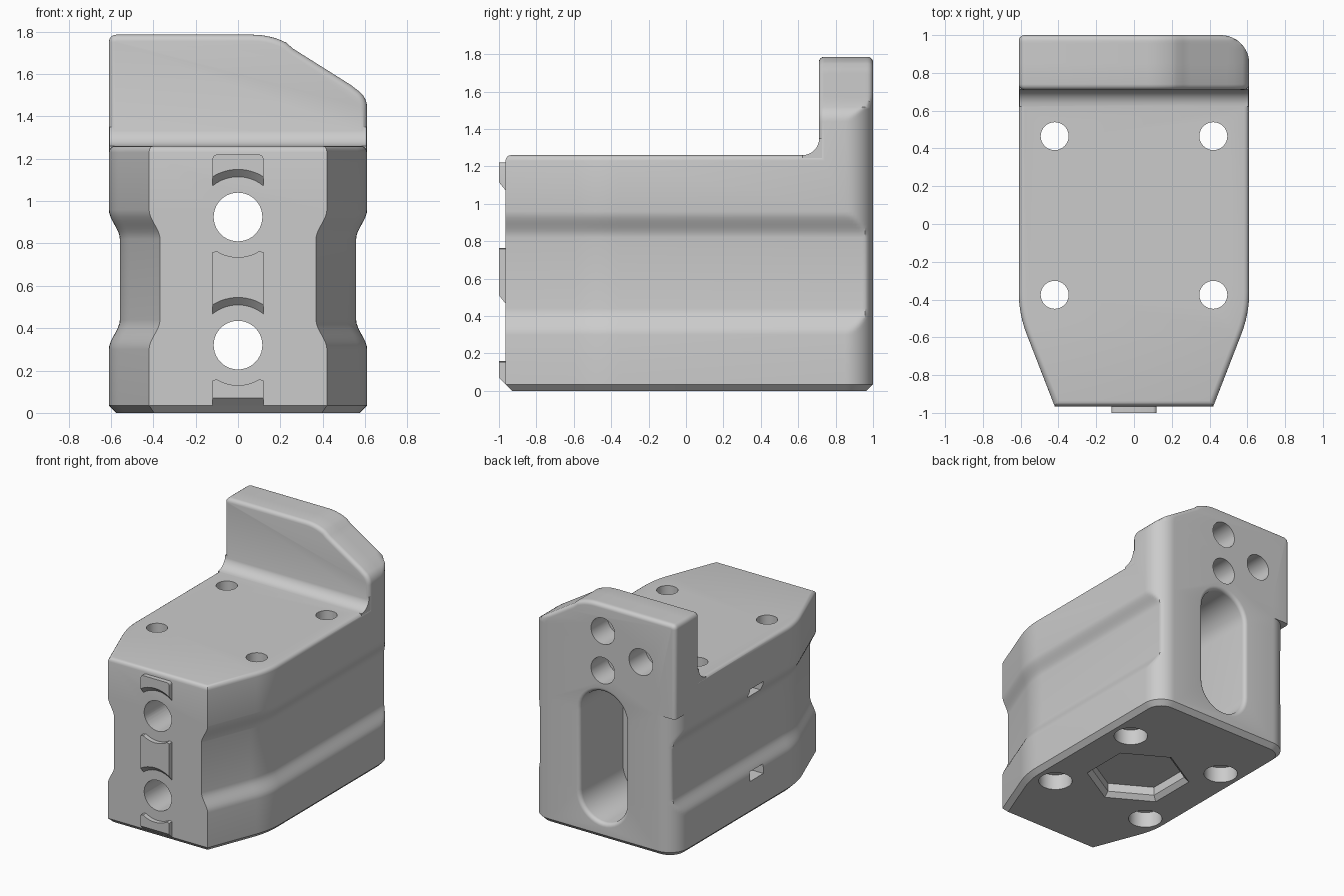
import bpy, bmesh, math
from mathutils import Vector

if "Cube" in bpy.data.objects:
    bpy.data.objects.remove(bpy.data.objects["Cube"], do_unlink=True)

grey = bpy.data.materials.new("plain_grey")
grey.use_nodes = True
grey.diffuse_color = (0.6, 0.6, 0.6, 1)
grey.node_tree.nodes["Principled BSDF"].inputs["Base Color"].default_value = (0.6, 0.6, 0.6, 1)


def arc(cx, cy, r, a0, a1, n):
    return [(cx + r * math.cos(math.radians(a0 + (a1 - a0) * i / n)),
             cy + r * math.sin(math.radians(a0 + (a1 - a0) * i / n))) for i in range(n + 1)]


def circle(cx, cy, r, n=40, turn=0):
    return arc(cx, cy, r, turn, turn + 360, n)[:-1]


def inset(pts, d):
    """Move a counter-clockwise outline inwards by d."""
    out = []
    for i, p in enumerate(pts):
        p = Vector(p)
        a = (p - Vector(pts[i - 1])).normalized()
        b = (Vector(pts[(i + 1) % len(pts)]) - p).normalized()
        n = Vector((-a.y - b.y, a.x + b.x)).normalized()
        out.append(p + n * d / max(0.3, n.dot(Vector((-a.y, a.x)))))
    return out


def loft(name, rings, axis):
    """Skin a stack of (position, 2D outline) rings along an axis."""
    place = {"x": lambda p, t: (t, p[0], p[1]),
             "y": lambda p, t: (p[0], t, p[1]),
             "z": lambda p, t: (p[0], p[1], t)}[axis]
    bm = bmesh.new()
    rows = [[bm.verts.new(place(p, t)) for p in pts] for t, pts in rings]
    for lo, hi in zip(rows, rows[1:]):
        for i in range(len(lo)):
            bm.faces.new((lo[i - 1], lo[i], hi[i], hi[i - 1]))
    bm.faces.new(rows[0])
    bm.faces.new(rows[-1])
    bmesh.ops.recalc_face_normals(bm, faces=bm.faces)
    mesh = bpy.data.meshes.new(name)
    bm.to_mesh(mesh)
    bm.free()
    mesh.materials.append(grey)
    ob = bpy.data.objects.new(name, mesh)
    bpy.context.collection.objects.link(ob)
    return ob


def volume(mesh):
    bm = bmesh.new()
    bm.from_mesh(mesh)
    v = abs(bm.calc_volume())
    bm.free()
    return v


def combine(ob, other, op):
    """Boolean that keeps the first solver result with a plausible volume."""
    before, tool = volume(ob.data), volume(other.data)
    for solver in ('MANIFOLD', 'EXACT', 'FLOAT'):
        mod = ob.modifiers.new("combine", 'BOOLEAN')
        mod.operation, mod.solver, mod.object = op, solver, other
        bpy.context.view_layer.update()
        graph = bpy.context.evaluated_depsgraph_get()
        mesh = bpy.data.meshes.new_from_object(ob.evaluated_get(graph))
        ob.modifiers.remove(mod)
        change = volume(mesh) - before
        if op == 'DIFFERENCE':
            change = -change
        if 1e-5 < change < tool + 1e-4:
            ob.data = mesh
            break
    bpy.data.objects.remove(other, do_unlink=True)


W, FRONT, TOP, EDGE, R = 0.61, -0.965, 1.26, 0.03, 0.15
HOLES_Z = (0.32, 0.925)
corner = arc(W - R, 1 - R, R, 0, 90, 12)

# Block: plan outline, with a groove that narrows the sides
half = [(0.42, FRONT)] + arc(W - 0.62, -0.36, 0.62, -22, 0, 8) + corner
plan = half + [(-x, y) for x, y in reversed(half)]


def grooved(d):
    return [(math.copysign(abs(x) - d if y < 0.8 else min(abs(x), W - d), x), y)
            for x, y in plan]


steps = [i / 8 for i in range(9)]
ease = [(t, 0.052 * t * t * (3 - 2 * t)) for t in steps]
levels = [(0, inset(plan, 0.035)), (0.035, plan)]
levels += [(0.30 + 0.14 * t, grooved(d)) for t, d in ease]
levels += [(0.96 - 0.14 * t, grooved(d)) for t, d in reversed(ease)]
levels += [(TOP - EDGE + z, inset(plan, EDGE - x)) for x, z in arc(0, 0, EDGE, 0, 90, 4)]
body = loft("body", levels, "z")

# Upright back wall: sloped shoulder on one side, rounded rear corner
slope = [(0.57 - 0.31 * t, 1.525 + 0.195 * t) for t in steps]
shape = [(-W, 1.07), (W, 1.07)] + arc(W - 0.1, 1.44, 0.1, 0, 50, 6) + slope[1:]
shape += arc(0.07, 1.436, 0.35, 58, 90, 6)[1:] + arc(-W + 0.035, 1.751, 0.035, 90, 180, 4)


def wall_ring(y, d, limit):
    pts = [(min(p[0], limit), p[1]) for p in inset(shape, d)]
    return y, [(x, 1.07) for x, z in pts[:2]] + pts[2:]


rings = [wall_ring(0.71 + EDGE - y, EDGE - x, W) for x, y in reversed(arc(0, 0, EDGE, 0, 90, 4))]
for x, y in corner:
    rise = max(0, y - 1 + EDGE)
    rings.append(wall_ring(y, EDGE - math.sqrt(max(0, EDGE ** 2 - rise ** 2)), x))
combine(body, loft("wall", rings, "y"), 'UNION')

# Fillet between deck and wall
cove = arc(0.622, 1.35, 0.09, -90, 0, 8) + [(0.8, 1.35), (0.8, 1.2), (0.622, 1.2)]
combine(body, loft("cove", [(-W + 0.004, cove), (W - 0.004, cove)], "x"), 'UNION')


def cut(rings, axis):
    cutter = loft("cutter", rings, axis)
    cutter.hide_render = True
    combine(body, cutter, 'DIFFERENCE')


# Rear slot with a rounded mouth
def stadium(r):
    return arc(0, HOLES_Z[1], r, 0, 180, 20) + arc(0, HOLES_Z[0], r, 180, 360, 20)


mouth = [(0.97 + y, stadium(0.225 - x)) for x, y in arc(0, 0, EDGE, 0, 90, 5)]
cut([(0.48, stadium(0.195))] + mouth + [(1.1, stadium(0.225))], "y")

# Front bolt holes with side nut slots
for z in HOLES_Z:
    ring = circle(0, z, 0.115)
    cut([(-1.1, ring), (0.6, ring)], "y")
for z in (0.295, 0.925):
    box = [(-0.06, z - 0.035), (0.1, z - 0.035), (0.1, z + 0.035), (-0.06, z + 0.035)]
    cut([(-0.7, box), (0, box)], "x")

# Blind holes in the back of the wall
for x, z in ((0, 1.585), (0, 1.285), (-0.32, 1.435)):
    ring = circle(x, z, 0.1)
    cut([(0.8, ring), (1.1, ring)], "y")

# Counterbored vertical holes
for x in (-0.42, 0.42):
    for y in (-0.375, 0.465):
        big, small = circle(x, y, 0.12), circle(x, y, 0.074)
        cut([(-0.1, big), (0.12, big), (0.121, small), (1.4, small)], "z")

# Chamfered hexagonal recess underneath
wide, narrow = circle(0, 0.045, 0.38, 6, 30), circle(0, 0.045, 0.335, 6, 30)
cut([(-0.01, wide), (0.035, narrow), (0.1, narrow)], "z")


# Raised front pads, scooped around the bolt holes
def scoop(z, r, side):
    xs = [-0.12 + 0.02 * i for i in range(13)]
    return [(x, z + side * math.sqrt(r * r - x * x)) for x in xs]


def pad(name, upper, lower_back, lower_front):
    top = upper[::-1]
    return loft(name, [(-0.95, lower_back + top), (FRONT, lower_back + top),
                       (-1, lower_front + top)], "y")


def scooped_top(z):
    pts = scoop(z, 0.19, -1)
    tip = pts[1][1] - 0.005
    return [(-0.12, tip)] + pts[1:-1] + [(0.12, tip)]


flat_top = arc(-0.1, 1.2, 0.02, 180, 90, 4) + arc(0.1, 1.2, 0.02, 90, 0, 4)
low, high = HOLES_Z
pads = [pad("upper_pad", flat_top, scoop(high, 0.19, 1), scoop(high, 0.225, 1)),
        pad("middle_pad", scooped_top(high), scoop(low, 0.19, 1), scoop(low, 0.225, 1)),
        pad("lower_pad", scooped_top(low), [(-0.12, 0.036), (0.12, 0.036)],
            [(-0.12, 0.07), (0.12, 0.07)])]

# Smooth the rounded surfaces, keep hard edges
for ob in [body] + pads:
    bpy.ops.object.select_all(action='DESELECT')
    ob.select_set(True)
    bpy.context.view_layer.objects.active = ob
    bpy.ops.object.shade_smooth_by_angle(angle=math.radians(30))
